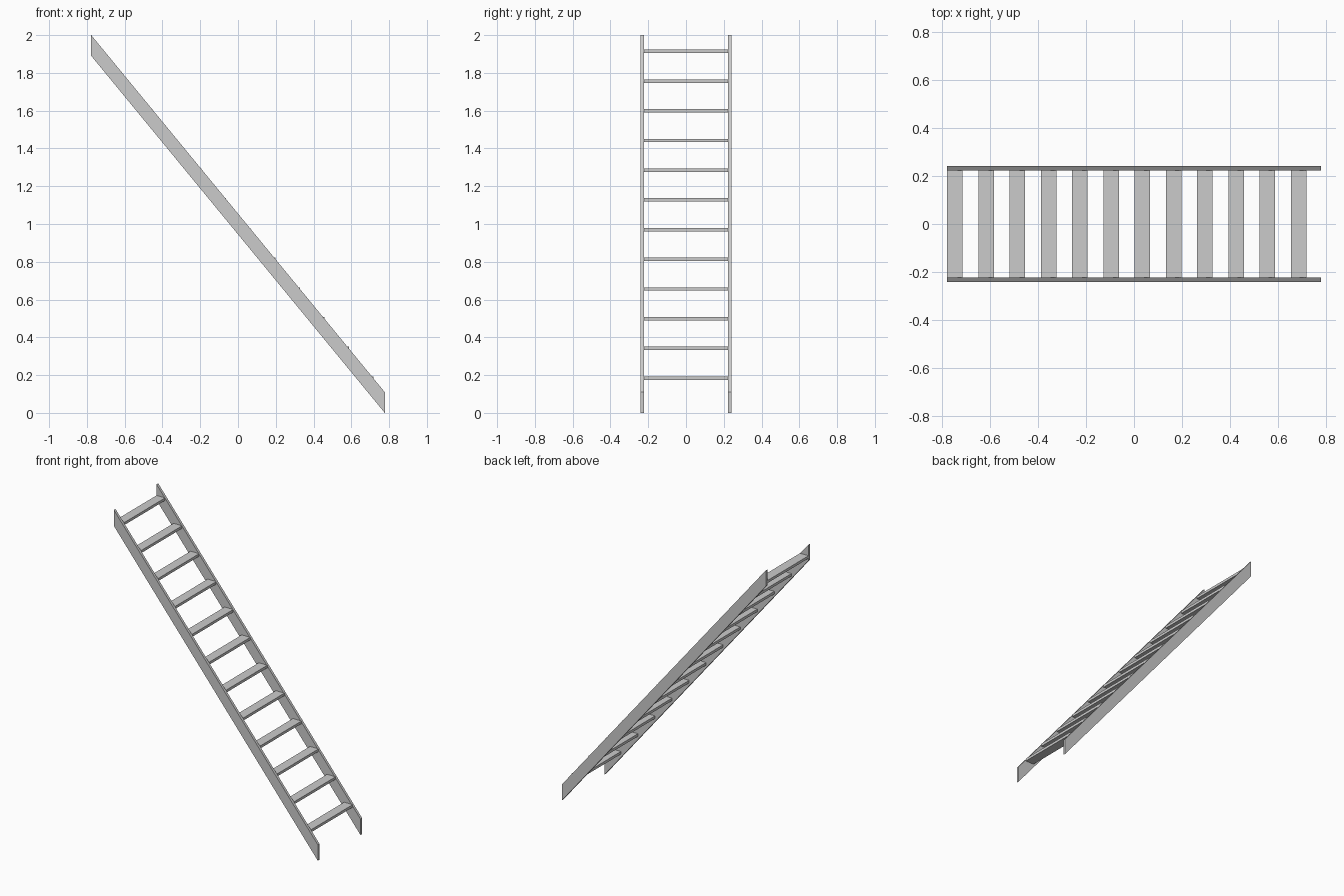
import bpy

if "Cube" in bpy.data.objects:
    bpy.data.objects.remove(bpy.data.objects["Cube"])

# overall sizes
HALF_X = 0.777       # half the run of the ladder
RAIL_H = 0.11        # vertical depth of a rail
RAIL_IN, RAIL_OUT = 0.223, 0.241
RUNGS = 12
RUNG_W, RUNG_T = 0.065, 0.018


def prism(name, profile, y0, y1):
    """Extrude an x-z profile from y0 to y1."""
    n = len(profile)
    verts = [(x, y, z) for y in (y0, y1) for x, z in profile]
    faces = [tuple(range(n)), tuple(range(2 * n - 1, n - 1, -1))]
    faces += [(i, i + n, (i + 1) % n + n, (i + 1) % n) for i in range(n)]
    mesh = bpy.data.meshes.new(name)
    mesh.from_pydata(verts, [], faces)
    obj = bpy.data.objects.new(name, mesh)
    bpy.context.collection.objects.link(obj)
    return obj


# side rails: slanted boards with plumb-cut ends
rail = [(HALF_X, 0), (HALF_X, RAIL_H), (-HALF_X, 2), (-HALF_X, 2 - RAIL_H)]
rail.reverse()
prism("rail_front", rail, -RAIL_OUT, -RAIL_IN)
prism("rail_back", rail, RAIL_IN, RAIL_OUT)

# flat level rungs stepping down along the rails
for i in range(RUNGS):
    t = i / (RUNGS - 1)
    x = -0.777 + t * 1.429
    z = 1.905 - t * 1.73
    tread = [(x, z), (x + RUNG_W, z), (x + RUNG_W, z + RUNG_T), (x, z + RUNG_T)]
    prism(f"rung_{i + 1}", tread, -RAIL_IN, RAIL_IN)
